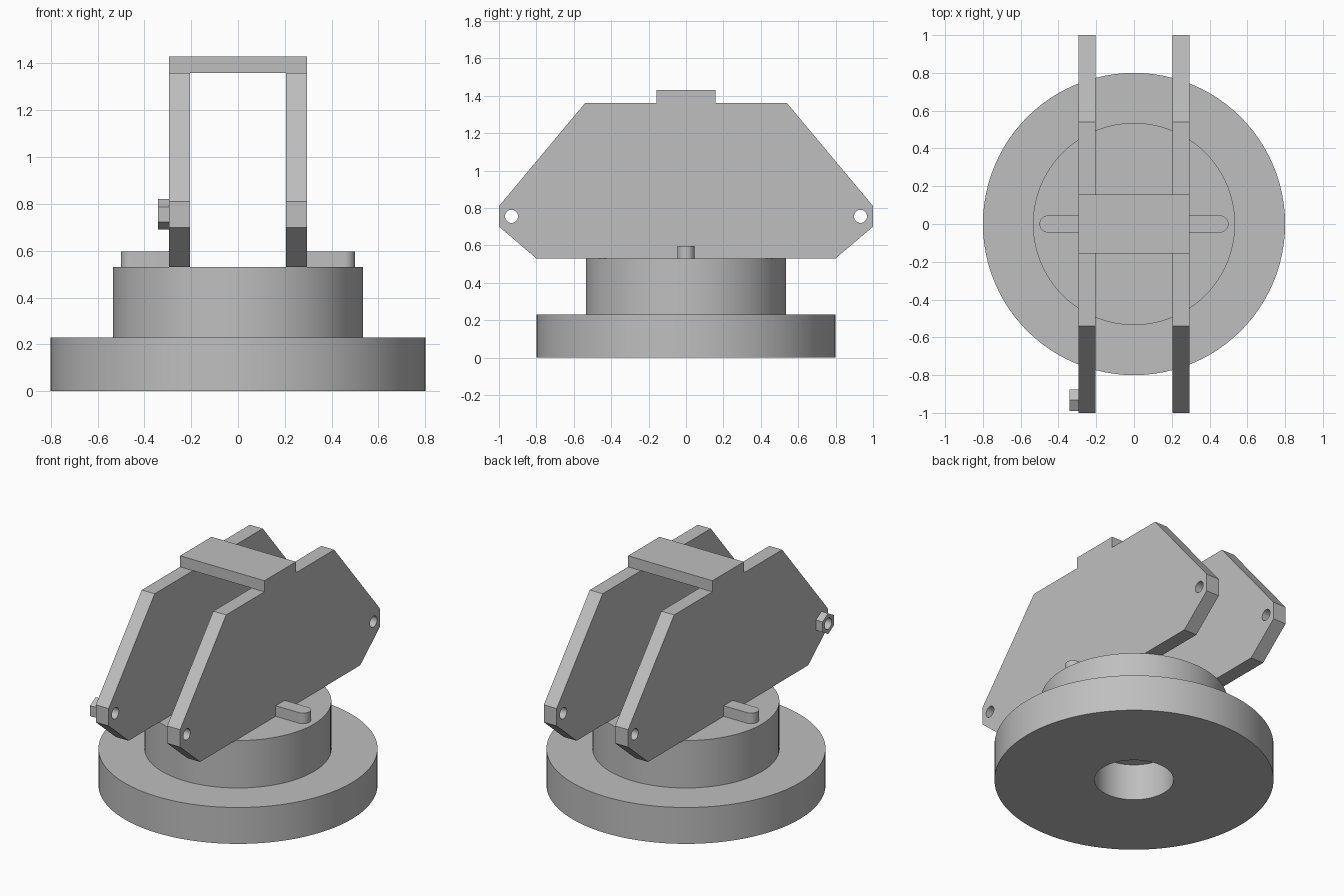
import bpy
import bmesh
from math import cos, sin, pi, radians
from mathutils import Matrix, Vector

if "Cube" in bpy.data.objects:
    bpy.data.objects.remove(bpy.data.objects["Cube"], do_unlink=True)

GREY = (0.52, 0.52, 0.52, 1.0)
metal = bpy.data.materials.new("grey metal")
metal.use_nodes = True
metal.diffuse_color = GREY
metal.node_tree.nodes["Principled BSDF"].inputs["Base Color"].default_value = GREY

ALONG_X = Matrix(((0, 0, 1), (1, 0, 0), (0, 1, 0)))  # profile (y, z) swept along x
ALONG_Z = Matrix.Identity(3)                         # profile (x, y) swept along z


def arc(cx, cy, r, n, start=0.0, sweep=2 * pi):
    """Points on an arc; a full circle leaves out the repeated last point."""
    steps = n if sweep == 2 * pi else n - 1
    return [(cx + r * cos(start + sweep * i / steps),
             cy + r * sin(start + sweep * i / steps)) for i in range(n)]


def prism(name, profile, low, high, axes=ALONG_Z):
    """Sweep a closed profile from low to high along an axis."""
    bm = bmesh.new()
    face = bm.faces.new([bm.verts.new(axes @ Vector((u, v, low))) for u, v in profile])
    new = bmesh.ops.extrude_face_region(bm, geom=[face], use_keep_orig=True)["geom"]
    bmesh.ops.translate(bm, verts=[g for g in new if isinstance(g, bmesh.types.BMVert)],
                        vec=axes @ Vector((0, 0, high - low)))
    bmesh.ops.recalc_face_normals(bm, faces=bm.faces)
    mesh = bpy.data.meshes.new(name)
    bm.to_mesh(mesh)
    bm.free()
    mesh.materials.append(metal)
    obj = bpy.data.objects.new(name, mesh)
    bpy.context.collection.objects.link(obj)
    return obj


def activate(obj):
    bpy.ops.object.select_all(action="DESELECT")
    obj.select_set(True)
    bpy.context.view_layer.objects.active = obj


def drill(obj, cutter):
    """Cut a hole and discard the cutter."""
    cutter.hide_render = True
    cut = obj.modifiers.new("hole", "BOOLEAN")
    cut.operation = "DIFFERENCE"
    cut.solver = "EXACT"
    cut.object = cutter
    activate(obj)
    bpy.ops.object.modifier_apply(modifier=cut.name)
    bpy.data.objects.remove(cutter, do_unlink=True)


def smooth(obj):
    activate(obj)
    bpy.ops.object.shade_smooth_by_angle(angle=radians(30))


BASE_TOP, HUB_TOP = 0.23, 0.53
PLATE_IN, PLATE_OUT, PLATE_TOP = 0.205, 0.295, 1.36
PIN_Y, PIN_Z, PIN_R = 0.933, 0.755, 0.035

# Round base with a blind bore, and the hub on it
base = prism("base_disc", arc(0, 0, 0.8, 96), 0, BASE_TOP)
drill(base, prism("bore_cutter", arc(0, 0, 0.227, 64), -0.1, BASE_TOP + 0.1))
smooth(base)
smooth(prism("hub", arc(0, 0, 0.535, 96), BASE_TOP, HUB_TOP))

# Two upright side plates, each with a pin hole at both ends
half = [(0.8, HUB_TOP), (1.0, 0.70), (1.0, 0.81), (0.54, PLATE_TOP)]
outline = half + [(-y, z) for y, z in reversed(half)]
for side, s in (("left", 1), ("right", -1)):
    low, high = sorted((s * PLATE_IN, s * PLATE_OUT))
    plate = prism(side + "_side_plate", outline, low, high, ALONG_X)
    for y in (-PIN_Y, PIN_Y):
        drill(plate, prism("pin_cutter", arc(y, PIN_Z, PIN_R, 32),
                           low - 0.1, high + 0.1, ALONG_X))
    smooth(plate)

    # Round-ended key outside the plate
    tip = [(s * x, y) for x, y in arc(0.455, 0, 0.045, 17, -pi / 2, pi)]
    key = [(s * PLATE_OUT, -0.045)] + tip + [(s * PLATE_OUT, 0.045)]
    smooth(prism(side + "_key", key, HUB_TOP, 0.597))

# Bridge across the plate tops
prism("top_bridge", [(-0.157, PLATE_TOP), (0.157, PLATE_TOP), (0.157, 1.43), (-0.157, 1.43)],
      -PLATE_OUT, PLATE_OUT, ALONG_X)

# Hexagonal nut on the right plate's front hole
nut = prism("hex_nut", arc(-PIN_Y, PIN_Z, 0.065, 6, pi / 2), -0.342, -PLATE_OUT, ALONG_X)
drill(nut, prism("nut_cutter", arc(-PIN_Y, PIN_Z, PIN_R, 32), -0.45, -0.2, ALONG_X))
smooth(nut)
